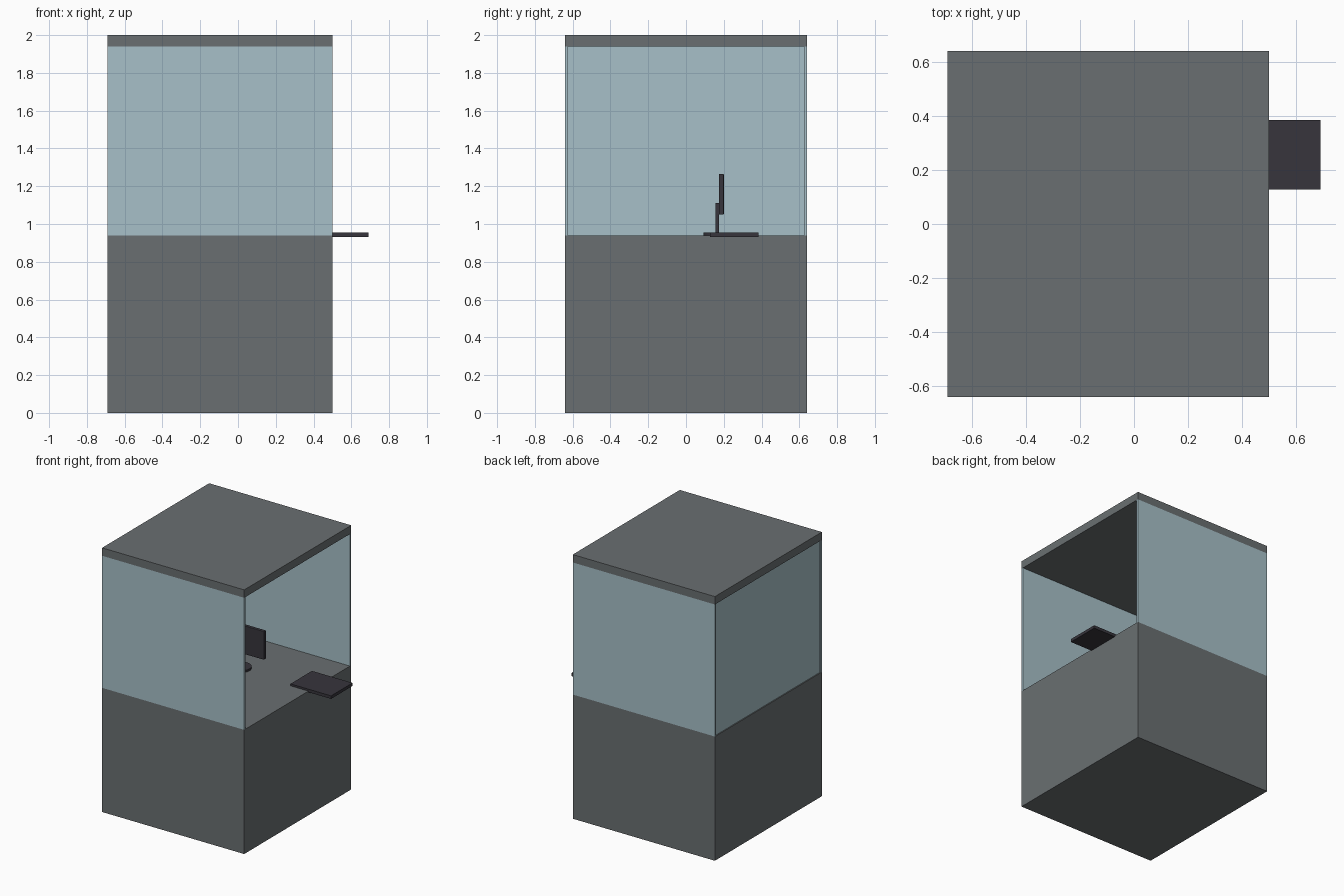
import bpy

cube = bpy.data.objects.get("Cube")
if cube:
    bpy.data.objects.remove(cube, do_unlink=True)


def material(name, rgb):
    m = bpy.data.materials.new(name)
    m.use_nodes = True
    m.diffuse_color = (*rgb, 1)
    m.node_tree.nodes["Principled BSDF"].inputs["Base Color"].default_value = (*rgb, 1)
    return m


GREY = material("slate grey", (0.144, 0.159, 0.166))
GLASS = material("pale blue glass", (0.387, 0.53, 0.58))
DARK = material("charcoal plastic", (0.038, 0.035, 0.045))


def box(name, x, y, z, mat, bevel=0):
    """Box given by its (low, high) range on each axis."""
    spans = (x, y, z)
    bpy.ops.mesh.primitive_cube_add(size=1, location=[(a + b) / 2 for a, b in spans])
    ob = bpy.context.object
    ob.name = name
    ob.scale = [b - a for a, b in spans]
    bpy.ops.object.transform_apply(location=False, rotation=False, scale=True)
    ob.data.materials.append(mat)
    if bevel:
        mod = ob.modifiers.new("soft edges", "BEVEL")
        mod.width = bevel
        mod.segments = 2
    return ob


BACK, FRONT, SIDE = -0.69, 0.50, 0.64
SILL, EAVE, TOP = 0.94, 1.94, 2.0
PANE = 0.015

# Booth body and roof
box("booth_base", (BACK, FRONT), (-SIDE, SIDE), (0, SILL), GREY)
box("roof", (BACK, FRONT), (-SIDE, SIDE), (EAVE, TOP), GREY)

# Glass walls on three sides, open towards +x
box("front_glass", (BACK, FRONT), (-SIDE, PANE - SIDE), (SILL, EAVE), GLASS)
box("back_glass", (BACK, FRONT), (SIDE - PANE, SIDE), (SILL, EAVE), GLASS)
box("side_glass", (BACK + 0.008, BACK + 0.008 + PANE),
    (PANE - SIDE, SIDE - PANE), (SILL, EAVE), GLASS)

# Tray let into the counter and reaching past its edge
box("tray", (0.35, 0.69), (0.128, 0.385), (0.932, 0.955), DARK)

# Monitor on a round foot
MX = -0.095
bpy.ops.mesh.primitive_cylinder_add(vertices=32, radius=0.075, depth=0.015,
                                    location=(MX, 0.167, SILL + 0.0075))
foot = bpy.context.object
foot.name = "monitor_foot"
foot.data.materials.append(DARK)
bpy.ops.object.shade_smooth_by_angle()
box("monitor_stand", (MX - 0.02, MX + 0.02), (0.157, 0.175), (SILL + 0.01, 1.11), DARK)
box("monitor_screen", (MX - 0.19, MX + 0.19), (0.174, 0.2), (1.05, 1.265), DARK, 0.004)
